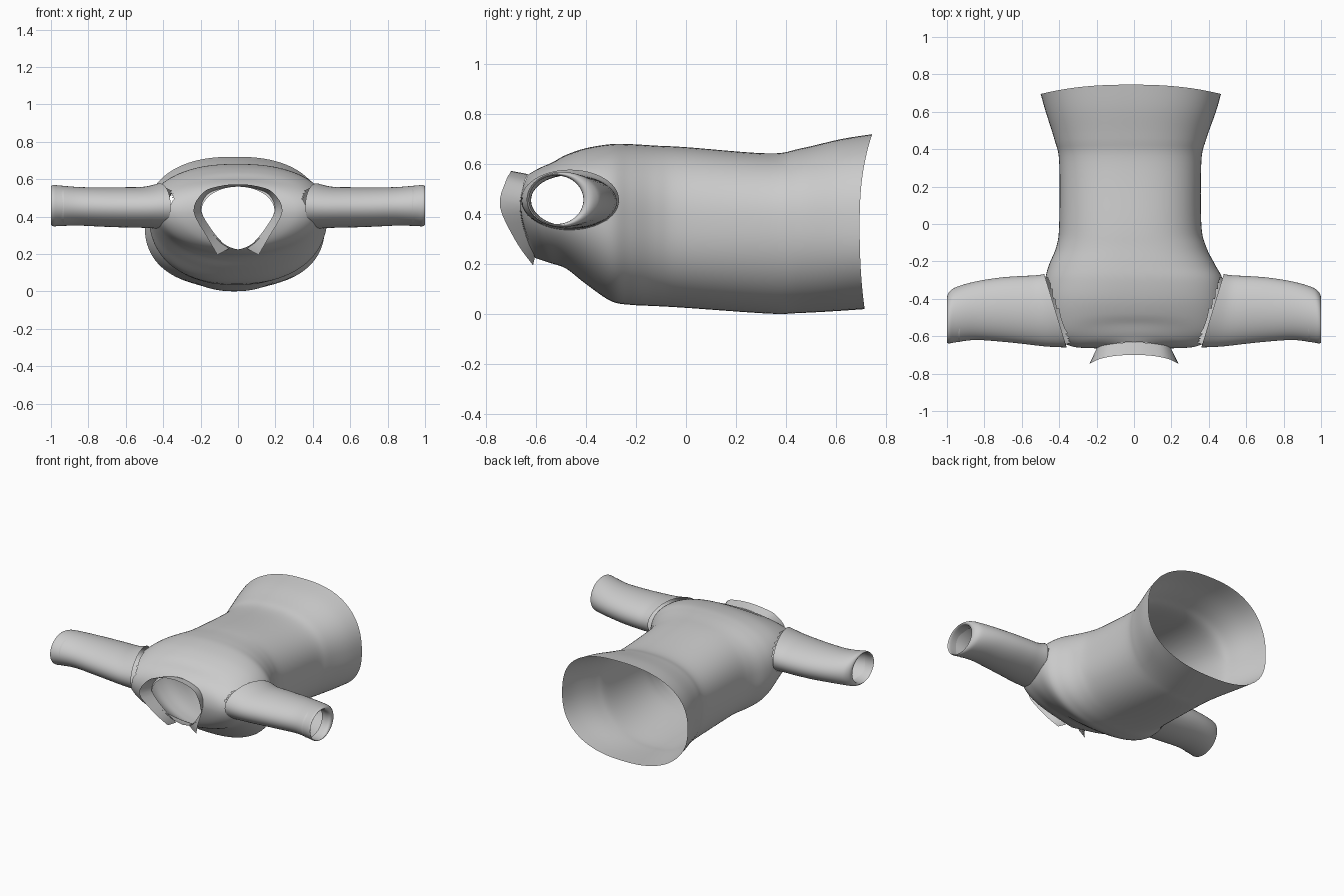
import bpy, bmesh, math

if "Cube" in bpy.data.objects:
    bpy.data.objects.remove(bpy.data.objects["Cube"])

def spow(v, e):
    return math.copysign(abs(v) ** e, v)

def smooth_rows(rows, steps):
    """Catmull-Rom interpolation between rows of numbers."""
    out = []
    for i in range(len(rows) - 1):
        p0, p1 = rows[max(i - 1, 0)], rows[i]
        p2, p3 = rows[i + 1], rows[min(i + 2, len(rows) - 1)]
        for k in range(steps):
            t = k / steps
            out.append([b + 0.5 * t * (c - a + t * (2*a - 5*b + 4*c - d + t * (3*(b - c) + d - a)))
                        for a, b, c, d in zip(p0, p1, p2, p3)])
    out.append(list(rows[-1]))
    return out

def loft(name, rings, closed=True, remove=None, angle=50):
    """Skin a list of point rings; optionally remove faces by centre."""
    bm = bmesh.new()
    vs = [[bm.verts.new(p) for p in r] for r in rings]
    n = len(rings[0])
    for a, b in zip(vs, vs[1:]):
        for j in range(n if closed else n - 1):
            k = (j + 1) % n
            bm.faces.new((a[j], a[k], b[k], b[j]))
    if remove:
        bad = [f for f in bm.faces if remove(f.calc_center_median())]
        bmesh.ops.delete(bm, geom=bad, context='FACES')
    bmesh.ops.recalc_face_normals(bm, faces=bm.faces)
    me = bpy.data.meshes.new(name)
    bm.to_mesh(me)
    bm.free()
    ob = bpy.data.objects.new(name, me)
    bpy.context.collection.objects.link(ob)
    bpy.ops.object.select_all(action='DESELECT')
    ob.select_set(True)
    bpy.context.view_layer.objects.active = ob
    bpy.ops.object.shade_smooth_by_angle(angle=math.radians(angle))
    return ob

# Shirt body: side y, top y, bottom y, x centre, half width, z centre, z top, z bottom, top power, bottom power
body = [
    (.695, .745, .715, -.017, .482, .36, .72, .02, 2.4, 2.4),
    (.60, .62, .60, -.017, .455, .36, .70, .012, 2.4, 2.3),
    (.45, .46, .45, -.02, .405, .36, .663, .004, 2.4, 2.2),
    (.33, .33, .33, -.02, .38, .36, .643, .002, 2.4, 2.2),
    (.0, .0, .0, -.02, .38, .36, .668, .025, 2.4, 2.3),
    (-.12, -.12, -.12, -.015, .40, .37, .674, .032, 2.4, 2.3),
    (-.22, -.22, -.22, -.01, .445, .38, .68, .037, 2.4, 2.3),
    (-.30, -.30, -.30, 0, .475, .40, .68, .052, 2.4, 2.3),
    (-.40, -.40, -.40, 0, .475, .43, .664, .12, 2.4, 2.2),
    (-.51, -.48, -.48, 0, .46, .44, .637, .182, 2.3, 2.1),
    (-.605, -.535, -.545, 0, .42, .44, .607, .205, 2.2, 2.0),
    (-.655, -.585, -.58, 0, .33, .43, .585, .217, 2.1, 1.8),
    (-.665, -.63, -.605, 0, .195, .43, .56, .225, 2.0, 1.6)]

def body_ring(r, n=96):
    ys, yt, yb, xc, hw, zc, zt, zb, nt, nb = r
    pts = []
    for i in range(n):
        a = 2 * math.pi * i / n
        c, s = math.cos(a), math.sin(a)
        p = 2 / (nt if s >= 0 else nb)
        y = ys + ((yt if s >= 0 else yb) - ys) * s * s
        pts.append((xc + hw * spow(c, p), y, zc + (zt - zc if s >= 0 else zc - zb) * spow(s, p)))
    return pts

def in_armhole(c):
    return abs(c.x) > .3 and ((c.y + .465) / .178) ** 2 + ((c.z - .455) / .108) ** 2 < 1

loft("shirt_body", [body_ring(r) for r in smooth_rows(body, 6)], remove=in_armhole)

# Sleeves with folded-in cuffs: x, skew, rear y, front y, z bottom, z top
sleeve = [
    (.42, .06, -.268, -.66, .335, .578),
    (.50, .03, -.275, -.655, .34, .56),
    (.60, 0, -.278, -.64, .342, .557),
    (.72, 0, -.287, -.628, .346, .556),
    (.85, 0, -.308, -.62, .352, .558),
    (.95, 0, -.337, -.632, .350, .566),
    (.985, 0, -.36, -.638, .348, .569),
    (.999, 0, -.388, -.635, .355, .562),
    (.985, 0, -.41, -.628, .36, .555),
    (.93, 0, -.405, -.63, .36, .555)]

def sleeve_ring(r, side, n=48):
    x, skew, yr, yf, zb, zt = r
    pts = []
    for i in range(n):
        a = 2 * math.pi * i / n
        c, s = math.cos(a), math.sin(a)
        pts.append((side * (x + skew * c), (yr + yf) / 2 + (yr - yf) / 2 * c,
                    (zb + zt) / 2 + (zt - zb) / 2 * s))
    return pts

for side, label in ((-1, "left"), (1, "right")):
    loft("sleeve_" + label, [sleeve_ring(r, side) for r in smooth_rows(sleeve, 4)])

# Collar: inner edge xyz, outer edge xyz, from one front tip to the back of the neck
half = [
    (.05, -.605, .228, .11, -.612, .195),
    (.13, -.632, .315, .165, -.68, .29),
    (.196, -.662, .43, .238, -.745, .43),
    (.168, -.65, .515, .185, -.722, .53),
    (.09, -.638, .55, .10, -.705, .563),
    (0, -.632, .56, 0, -.70, .573)]
mirrored = [(-a, b, c, -d, e, f) for a, b, c, d, e, f in reversed(half[:-1])]
strip = smooth_rows(half + mirrored, 4)
loft("collar", [(r[:3], r[3:]) for r in strip], closed=False)
